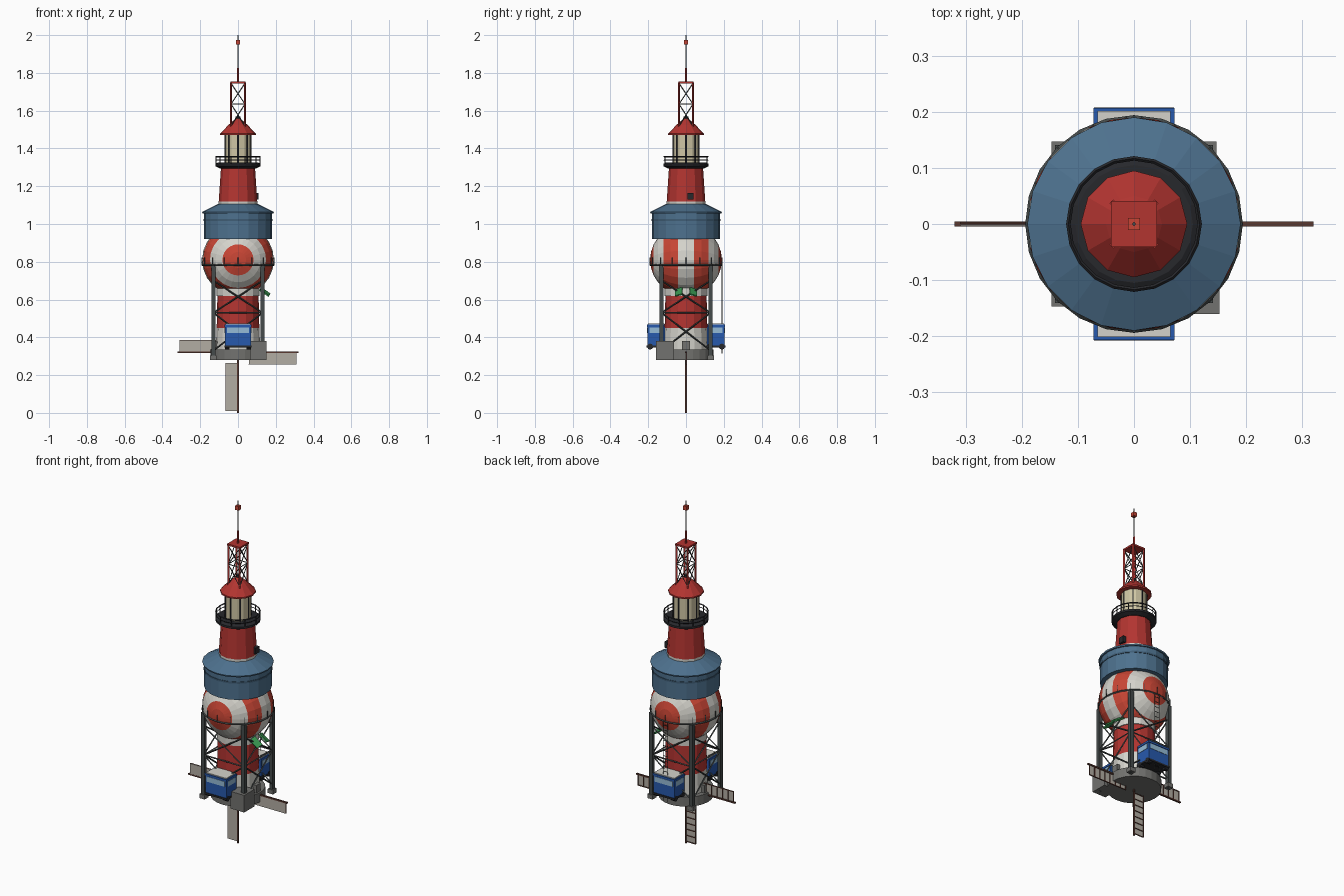
import bpy, bmesh, math
from mathutils import Vector, Matrix

if "Cube" in bpy.data.objects:
    bpy.data.objects.remove(bpy.data.objects["Cube"])


def mat(name, r, g, b):
    m = bpy.data.materials.new(name)
    m.diffuse_color = (r, g, b, 1)
    m.use_nodes = True
    m.node_tree.nodes["Principled BSDF"].inputs["Base Color"].default_value = m.diffuse_color
    return m


RED = mat("red", .45, .035, .03)
BRIGHT = mat("bright_red", .58, .06, .035)
WHITE = mat("white", .66, .65, .6)
BLUE = mat("slate_blue", .075, .165, .27)
DBLUE = mat("dark_slate_blue", .05, .11, .18)
VAN = mat("van_blue", .02, .1, .42)
GLASS = mat("pale_glass", .3, .5, .68)
CREAM = mat("cream", .62, .56, .37)
DARK = mat("dark", .02, .021, .025)
STEEL = mat("steel", .06, .07, .07)
STONE = mat("concrete", .17, .17, .16)
CLOTH = mat("cloth", .45, .42, .37)
WOOD = mat("wood", .1, .04, .03)
GREEN = mat("green", .04, .3, .08)


def finish(name, bm, *mats):
    bmesh.ops.recalc_face_normals(bm, faces=bm.faces)
    me = bpy.data.meshes.new(name)
    bm.to_mesh(me)
    bm.free()
    for m in mats:
        me.materials.append(m)
    ob = bpy.data.objects.new(name, me)
    bpy.context.collection.objects.link(ob)
    return ob


def lathe(name, profile, n, m):
    """Revolve (radius, z) points around the vertical axis and cap both ends."""
    bm = bmesh.new()
    rings = [[bm.verts.new((r * math.cos(math.tau * i / n), r * math.sin(math.tau * i / n), z))
              for i in range(n)] for r, z in profile]
    for a, b in zip(rings, rings[1:]):
        for i in range(n):
            j = (i + 1) % n
            bm.faces.new((a[i], a[j], b[j], b[i]))
    bm.faces.new(rings[0])
    bm.faces.new(rings[-1])
    return finish(name, bm, m)


def boxes(name, m, *items):
    """Each item is (centre, size)."""
    bm = bmesh.new()
    for c, s in items:
        bmesh.ops.create_cube(bm, size=1, matrix=Matrix.Translation(c) @ Matrix.Diagonal((*s, 1)))
    return finish(name, bm, m)


def beams(name, m, segs, r, n=4):
    """Straight bars between pairs of points."""
    bm = bmesh.new()
    for a, b in segs:
        a, b = Vector(a), Vector(b)
        d = b - a
        mx = Matrix.Translation((a + b) / 2) @ d.to_track_quat('Z', 'Y').to_matrix().to_4x4()
        bmesh.ops.create_cone(bm, cap_ends=True, segments=n, radius1=r, radius2=r,
                              depth=d.length, matrix=mx)
    return finish(name, bm, m)


def hoop(name, m, R, r, z, n=24):
    bpy.ops.mesh.primitive_torus_add(location=(0, 0, z), major_radius=R, minor_radius=r,
                                     major_segments=n, minor_segments=4)
    ob = bpy.context.object
    ob.name = name
    ob.data.materials.append(m)


def polar(r, k, n, z):
    a = math.tau * k / n
    return (r * math.cos(a), r * math.sin(a), z)


# base and striped lower tower
lathe("base_drum", [(.145, .28), (.145, .335)], 24, STONE)
boxes("base_shed", STONE, ((.108, -.112, .33), (.088, .096, .1)))
lathe("lower_tower_white_band", [(.118, .33), (.113, .45)], 16, WHITE)
lathe("lower_tower_red_band", [(.113, .45), (.109, .62)], 16, RED)
lathe("lower_tower_neck", [(.114, .62), (.114, .665)], 16, WHITE)
boxes("side_doors", STONE, *[((s * .118, 0, .357), (.03, .04, .045)) for s in (-1, 1)])

# striped balloon with its poles front and back
bm = bmesh.new()
bmesh.ops.create_uvsphere(bm, u_segments=24, v_segments=14, radius=.19,
                          matrix=Matrix.Translation((0, 0, .81)) @ Matrix.Rotation(math.pi / 2, 4, 'X'))
for f in bm.faces:
    y = max(-1, min(1, f.calc_center_median().y / .188))
    f.material_index = int(math.acos(y) / (math.pi / 7)) % 2
finish("striped_balloon", bm, BRIGHT, WHITE)

# blue collar and its roof
lathe("blue_collar", [(.18, .92), (.18, 1.06)], 20, BLUE)
lathe("collar_band", [(.183, 1.016), (.183, 1.026)], 20, DBLUE)
lathe("collar_roof", [(.188, 1.056), (.19, 1.064), (.105, 1.106)], 20, BLUE)

# upper tower and gallery
lathe("upper_tower_ring", [(.102, 1.1), (.102, 1.12)], 12, WHITE)
lathe("upper_tower", [(.102, 1.12), (.09, 1.3)], 12, RED)
boxes("tower_window", DARK, ((.098, .024, 1.147), (.022, .034, .036)))
lathe("gallery_deck", [(.098, 1.295), (.12, 1.306), (.12, 1.318), (.105, 1.326)], 20, DARK)
hoop("gallery_top_rail", DARK, .117, .004, 1.357, 20)
hoop("gallery_mid_rail", DARK, .117, .0025, 1.338, 20)
beams("gallery_posts", DARK, [(polar(.117, k, 10, 1.31), polar(.117, k, 10, 1.358))
                              for k in range(10)], .003)

# lantern room and roof
lathe("lantern_glass", [(.068, 1.32), (.068, 1.475)], 12, CREAM)
beams("lantern_mullions", DARK, [(polar(.068, k, 8, 1.32), polar(.068, k, 8, 1.475))
                                 for k in range(8)], .004)
lathe("lantern_roof", [(.095, 1.47), (.095, 1.478), (.05, 1.525), (.01, 1.56)], 12, RED)
lathe("roof_finial", [(.012, 1.55), (.012, 1.57)], 8, DARK)

# lattice mast with antenna
h = .037
corners = [(-h, -h), (h, -h), (h, h), (-h, h)]
beams("mast_legs", RED, [((x, y, 1.5), (x, y, 1.75)) for x, y in corners], .0065)
boxes("mast_top", RED, ((0, 0, 1.75), (.082, .082, .01)))
braces = []
for (ax, ay), (bx, by) in zip(corners, corners[1:] + corners[:1]):
    for z0, z1 in ((1.52, 1.635), (1.635, 1.745)):
        braces += [((ax, ay, z0), (bx, by, z1)), ((bx, by, z0), (ax, ay, z1))]
    braces.append(((ax, ay, 1.635), (bx, by, 1.635)))
beams("mast_braces", STEEL, braces, .0028)
beams("antenna_base", RED, [((0, 0, 1.75), (0, 0, 1.825))], .0065, 6)
beams("antenna_rod", STEEL, [((0, 0, 1.82), (0, 0, 2.0))], .0035, 6)
boxes("antenna_beacon", BRIGHT, ((0, 0, 1.962), (.022, .022, .024)))

# steel frame holding the balloon
L = .13
corners = [(-L, -L), (L, -L), (L, L), (-L, L)]
boxes("frame_legs", STEEL, *[((x, y, .53), (.022, .022, .5)) for x, y in corners])
boxes("frame_feet", STONE, *[((x, y, .292), (.034, .034, .024)) for x, y in corners])
braces = []
for (ax, ay), (bx, by) in zip(corners, corners[1:] + corners[:1]):
    for z0, z1 in ((.33, .53), (.53, .7)):
        braces += [((ax, ay, z0), (bx, by, z1)), ((bx, by, z0), (ax, ay, z1))]
    braces.append(((ax, ay, .53), (bx, by, .53)))
beams("frame_braces", STEEL, braces, .0045)
hoop("balloon_walk_ring", STEEL, .189, .005, .782)
beams("walk_ring_posts", STEEL, [(polar(.191, k, 16, .78), polar(.191, k, 16, .822))
                                 for k in range(16)], .0025)

# thin ladder down the back
beams("back_ladder", STEEL,
      [((x, .19, .315), (x, .19, .785)) for x in (-.015, .015)]
      + [((-.015, .19, .34 + .03 * i), (.015, .19, .34 + .03 * i)) for i in range(15)], .002)

# two blue vans, front and back
for side, s in (("front", -1), ("back", 1)):
    y = s * .158
    boxes(side + "_van_body", VAN, ((0, y, .405), (.138, .092, .1)))
    boxes(side + "_van_roof", WHITE, ((0, y, .466), (.13, .086, .012)))
    boxes(side + "_van_roof_edge", VAN, ((0, s * .203, .461), (.144, .008, .012)),
          *[((q * .068, y, .461), (.008, .09, .012)) for q in (-1, 1)])
    boxes(side + "_van_windows", GLASS, ((0, y, .437), (.142, .07, .03)),
          ((0, y, .437), (.116, .096, .03)))
    boxes(side + "_van_chassis", DARK, ((0, y, .352), (.142, .1, .01)))
    beams(side + "_van_wheels", DARK,
          [((q * .046, y + o, .351), (q * .07, y + o, .351)) for q in (-1, 1) for o in (-.032, .032)],
          .016, 10)

# four mill sails around the base, ladder frame behind each cloth
for k, nm in enumerate(("bottom", "right", "top", "left")):
    place = Matrix.Translation((0, 0, .32)) @ Matrix.Rotation(-k * math.pi / 2, 4, 'Y')
    parts = [
        boxes(nm + "_sail_spar", WOOD, ((0, 0, -.16), (.008, .009, .32))),
        boxes(nm + "_sail_cloth", CLOTH, ((-.034, -.002, -.183), (.06, .003, .252))),
        boxes(nm + "_sail_frame", WOOD, ((-.063, .002, -.183), (.004, .004, .254)),
              *[((-.032, .002, -.06 - .0355 * i), (.064, .004, .004)) for i in range(8)]),
    ]
    for p in parts:
        p.matrix_world = place

# small green awnings on the right of the neck
for s, nm in ((-1, "front"), (1, "back")):
    a = boxes(nm + "_awning", GREEN, ((0, 0, 0), (.06, .04, .008)))
    a.location = (.142, s * .038, .64)
    a.rotation_euler = (s * -.35, .6, 0)
